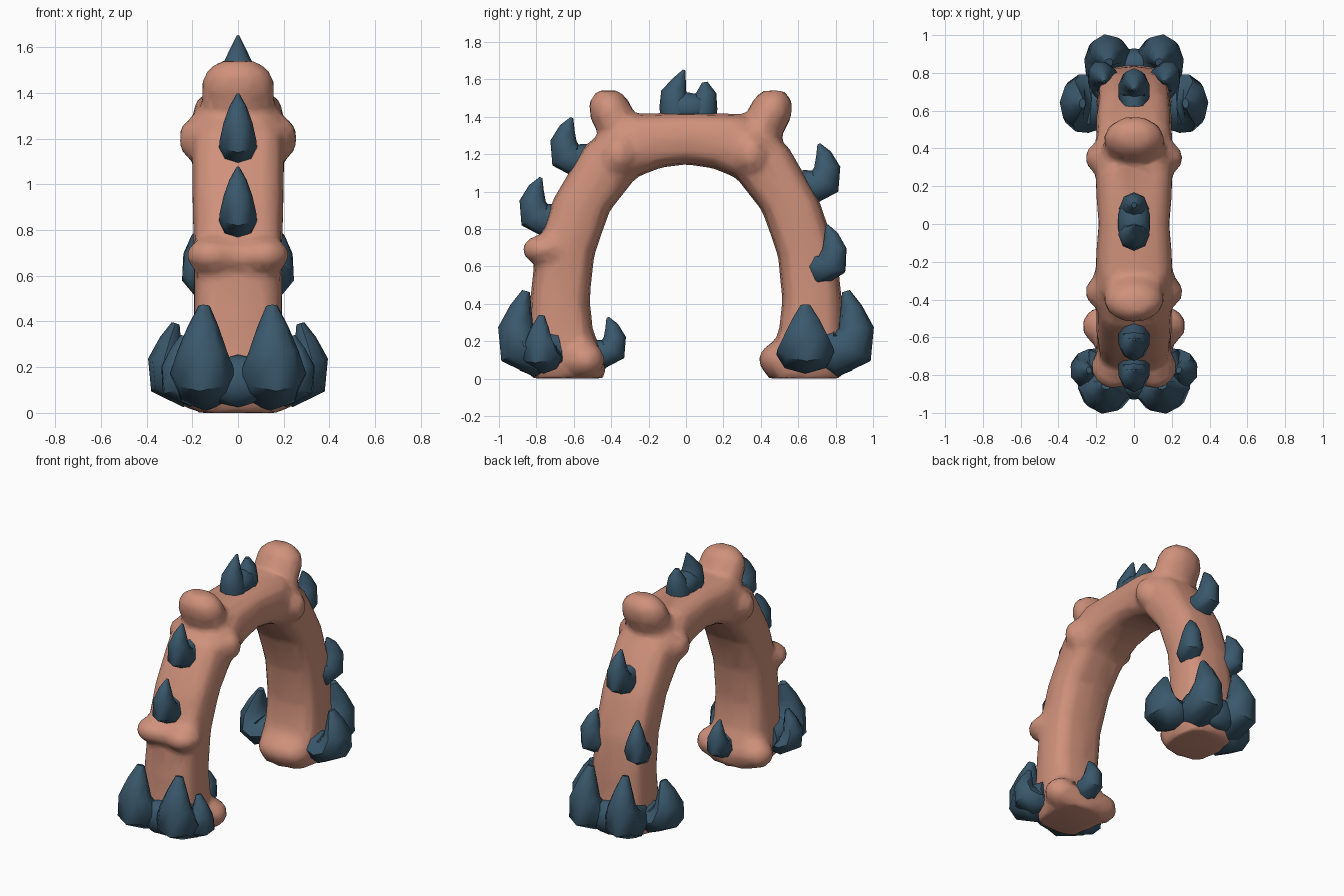
import bpy, bmesh, math
from mathutils import Vector

if "Cube" in bpy.data.objects:
    bpy.data.objects.remove(bpy.data.objects["Cube"])


def material(name, rgb):
    m = bpy.data.materials.new(name)
    m.diffuse_color = (*rgb, 1)
    m.use_nodes = True
    m.node_tree.nodes["Principled BSDF"].inputs["Base Color"].default_value = m.diffuse_color
    return m


CLAY = material("clay pink", (0.63, 0.285, 0.20))
BLUE = material("slate blue", (0.042, 0.098, 0.15))
clay_parts = []


def finish(bm, name, mat):
    bmesh.ops.recalc_face_normals(bm, faces=bm.faces)
    me = bpy.data.meshes.new(name)
    bm.to_mesh(me)
    bm.free()
    me.materials.append(mat)
    for p in me.polygons:
        p.use_smooth = True
    me.set_sharp_from_angle(angle=math.radians(50))
    if mat == CLAY:                      # clay parts are fused into one body later
        clay_parts.append(me)
        return
    ob = bpy.data.objects.new(name, me)
    bpy.context.collection.objects.link(ob)


def skin(rings, name, mat):
    """Bridge rings of points into a closed tube."""
    bm = bmesh.new()
    vs = [[bm.verts.new(p) for p in r] for r in rings]
    n = len(rings[0])
    for a, b in zip(vs, vs[1:]):
        for i in range(n):
            j = (i + 1) % n
            bm.faces.new((a[i], a[j], b[j], b[i]))
    bm.faces.new(vs[0])
    bm.faces.new(vs[-1])
    finish(bm, name, mat)


def tube(points, radii, side, width, name, mat, n=8):
    """Tapered tube along points; side is the constant cross direction."""
    rings = []
    for i, c in enumerate(points):
        t = (points[min(i + 1, len(points) - 1)] - points[max(i - 1, 0)]).normalized()
        nrm = t.cross(side).normalized()
        rings.append([c + side * (radii[i] * width * math.cos(a)) + nrm * (radii[i] * math.sin(a))
                      for a in (2 * math.pi * k / n for k in range(n))])
    skin(rings, name, mat)


def lump(name, centre, radii, mat=CLAY):
    bm = bmesh.new()
    bmesh.ops.create_icosphere(bm, subdivisions=2, radius=1)
    for v in bm.verts:
        v.co = Vector([c + r * k for c, r, k in zip(centre, radii, v.co)])
    finish(bm, name, mat)


# hooked claws: (outward, up, radius) stations
CLAW = [(-.05, -.02, .07), (.03, -.05, .092), (.09, -.02, .09),
        (.105, .06, .07), (.085, .13, .042), (.06, .185, .008)]
FOOT = [(-.06, -.04, .07), (.03, -.055, .092), (.09, -.03, .09),
        (.105, .04, .068), (.085, .115, .043), (.065, .18, .016)]


def claw(name, base, direction, s=1.0, width=0.9, shape=CLAW):
    d = Vector((*direction, 0)).normalized()
    side = Vector((-d.y, d.x, 0))
    pts = [Vector(base) + d * (o * s) + Vector((0, 0, u * s)) for o, u, r in shape]
    tube(pts, [r * s for o, u, r in shape], side, width, name, BLUE)


# arch: (outer y, outer z, inner y, inner z, half width), front half then crown
HALF = [(.83, 0, .44, 0, .18), (.87, .10, .42, .10, .205), (.84, .25, .495, .25, .20),
        (.835, .42, .515, .42, .195), (.805, .68, .49, .66, .195), (.715, .95, .405, .90, .20),
        (.545, 1.245, .265, 1.075, .205), (.30, 1.415, .14, 1.125, .205)]
stations = [(-a, b, -c, d, w) for a, b, c, d, w in HALF] + [(0, 1.425, 0, 1.145, .19)] + HALF[::-1]


def soft(v):
    return math.copysign(abs(v) ** 0.65, v)


rings = []
for oy, oz, iy, iz, w in stations:
    mid = Vector((0, (oy + iy) / 2, (oz + iz) / 2))
    half = Vector((0, (oy - iy) / 2, (oz - iz) / 2))
    rings.append([mid + half * soft(math.cos(a)) + Vector((w * soft(math.sin(a)), 0, 0))
                  for a in (2 * math.pi * k / 12 for k in range(12))])
skin(rings, "arch", CLAY)

# knobs on the shoulders of the arch
X = Vector((1, 0, 0))
for label, s, y in (("front", -1, 0), ("back", 1, .05)):
    path = [Vector((0, s * (a + y), z)) for a, z in ((.27, 1.2), (.37, 1.36), (.405, 1.43), (.42, 1.49), (.42, 1.54))]
    tube(path, [.16, .115, .118, .105, .06], X, 1.4, label + "_knob", CLAY, 10)

# side bumps, shin ridge and toe lumps
for s, label in ((-1, "left"), (1, "right")):
    lump(label + "_front_shoulder_bump", (s * .16, -.36, 1.2), (.105, .09, .11))
    lump(label + "_back_shoulder_bump", (s * .16, .35, 1.2), (.105, .09, .11))
    lump(label + "_shin_bump", (s * .11, -.755, .69), (.12, .125, .085))
    lump(label + "_front_toe", (s * .16, -.54, .10), (.12, .11, .10))
lump("shin_ridge", (0, -.74, .685), (.16, .115, .085))
lump("back_inner_toe", (0, .50, .10), (.19, .115, .10))

# fuse the clay parts into one softly blended body
bm = bmesh.new()
for me in clay_parts:
    bm.from_mesh(me)
body = bpy.data.meshes.new("arch_body")
bm.to_mesh(body)
bm.free()
body.materials.append(CLAY)
ob = bpy.data.objects.new("arch_body", body)
bpy.context.collection.objects.link(ob)
fuse = ob.modifiers.new("fuse", 'REMESH')
fuse.mode = 'VOXEL'
fuse.voxel_size = 0.022
fuse.use_smooth_shade = True
blend = ob.modifiers.new("blend", 'SMOOTH')
blend.factor = 0.5
blend.iterations = 7
facet = ob.modifiers.new("facet", 'DECIMATE')
facet.ratio = 0.12

# claws along the centre line
claw("lower_front_claw", (0, -.715, .89), (0, -1))
claw("upper_front_claw", (0, -.55, 1.21), (0, -1))
claw("upper_back_claw", (0, .65, 1.07), (0, 1))
claw("front_inner_claw", (.03, -.47, .17), (0, 1), .85, 1.0)

# mirrored claws around the feet and lower back
for s, label in ((-1, "left"), (1, "right")):
    claw(label + "_lower_back_claw", (s * .13, .70, .635), (s * .45, .9))
    claw(label + "_front_foot_claw", (s * .135, -.765, .215), (s * .15, -1), 1.4, 1.15, FOOT)
    claw(label + "_front_side_claw", (s * .18, -.75, .165), (s, -.4), .95, 1.2, FOOT)
    claw(label + "_back_foot_claw", (s * .12, .765, .215), (s * .15, 1), 1.4, 1.0, FOOT)
    claw(label + "_back_side_claw", (s * .20, .635, .19), (s, .05), 1.12, 1.5, FOOT)

# webs joining the foot claws
for label, s in (("front", -1), ("back", 1)):
    lump(label + "_claw_web", (0, s * .845, .14), (.15, .085, .115), BLUE)

# crown with a tall and a short tip on a common base
lump("crown_base", (0, .01, 1.445), (.088, .145, .085), BLUE)
tube([Vector((0, y, z)) for y, z in ((-.05, 1.39), (-.055, 1.46), (-.065, 1.53), (-.035, 1.59), (-.01, 1.65))],
     [.085, .088, .068, .038, .007], X, .95, "crown_tall_tip", BLUE)
tube([Vector((0, y, z)) for y, z in ((.075, 1.39), (.09, 1.46), (.11, 1.53), (.10, 1.585))],
     [.085, .08, .052, .015], X, .95, "crown_short_tip", BLUE)
